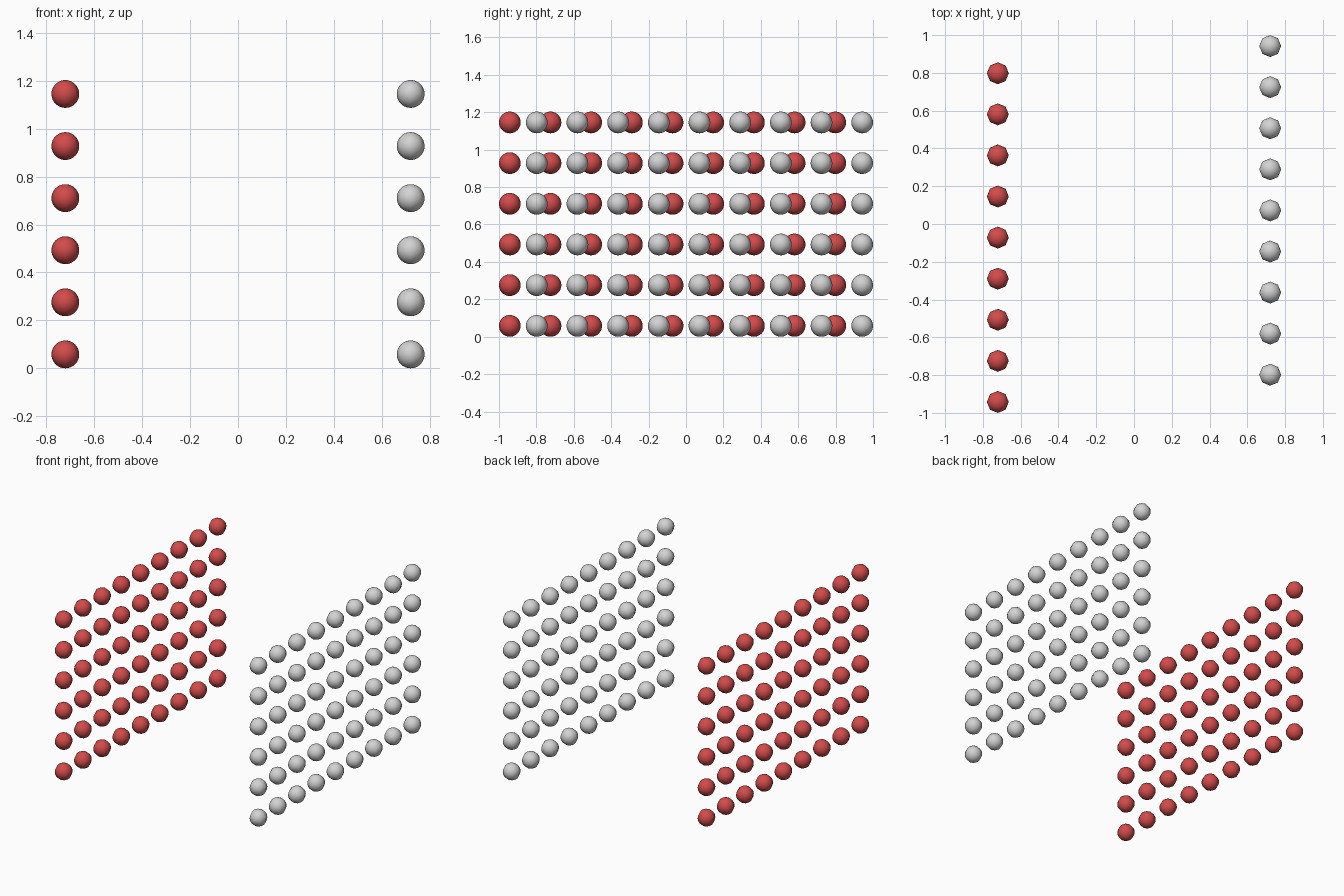
import bpy

if "Cube" in bpy.data.objects:
    bpy.data.objects.remove(bpy.data.objects["Cube"], do_unlink=True)

RADIUS = 0.058
PITCH = 0.2175
ROWS, COLUMNS = 6, 9


def make_material(name, color):
    mat = bpy.data.materials.new(name)
    mat.use_nodes = True
    mat.diffuse_color = color
    mat.node_tree.nodes["Principled BSDF"].inputs["Base Color"].default_value = color
    return mat


def ball_wall(name, x, first_y, mat):
    """Upright grid of balls sharing one mesh."""
    bpy.ops.mesh.primitive_uv_sphere_add(segments=8, ring_count=20, radius=RADIUS)
    first = bpy.context.object
    bpy.ops.object.shade_smooth()
    first.data.name = name
    first.data.materials.append(mat)
    for row in range(ROWS):
        for col in range(COLUMNS):
            ball = first
            if row or col:
                ball = first.copy()
                bpy.context.collection.objects.link(ball)
            ball.name = f"{name}_row_{row + 1}_column_{col + 1}"
            ball.location = (x, first_y + col * PITCH, RADIUS + row * PITCH)


# Two facing walls, staggered along the depth
reach = 1 - RADIUS
ball_wall("red_ball", -0.721, -reach, make_material("red", (0.65, 0.07, 0.07, 1)))
ball_wall("white_ball", 0.721, reach - (COLUMNS - 1) * PITCH,
          make_material("light_grey", (0.65, 0.65, 0.65, 1)))
